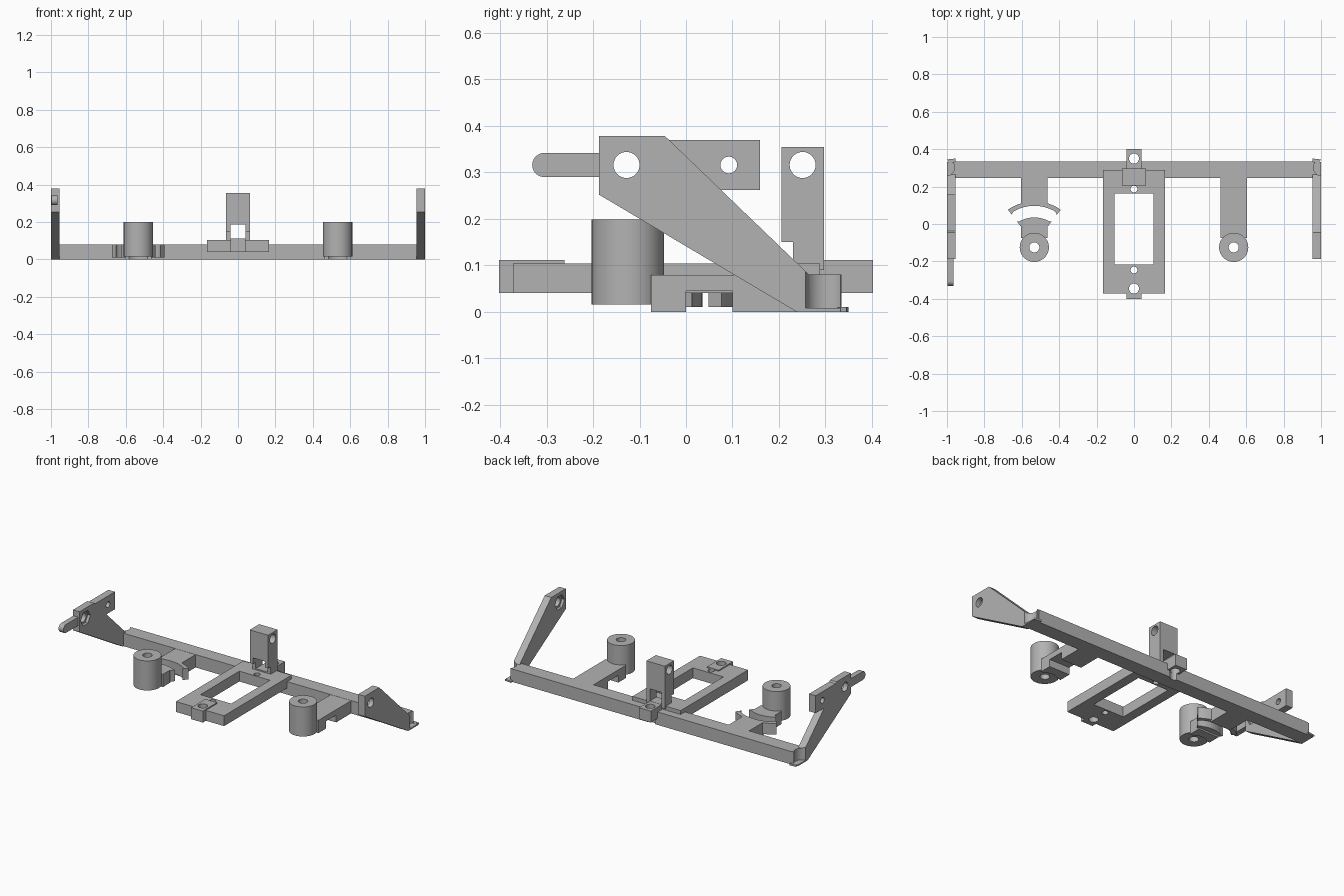
import bpy, bmesh, math
from mathutils import Matrix, Vector

if "Cube" in bpy.data.objects:
    bpy.data.objects.remove(bpy.data.objects["Cube"])

grey = bpy.data.materials.new("plain grey")
grey.diffuse_color = (0.45, 0.45, 0.45, 1)
grey.use_nodes = True
grey.node_tree.nodes["Principled BSDF"].inputs["Base Color"].default_value = grey.diffuse_color


def prism(name, pts, lo, hi, axis="Z", cutter=False):
    """Extrude a flat outline along Z (points are x,y) or X (points are y,z)."""
    bm = bmesh.new()
    if axis == "Z":
        verts = [bm.verts.new((a, b, lo)) for a, b in pts]
        move = Vector((0, 0, hi - lo))
    else:
        verts = [bm.verts.new((lo, a, b)) for a, b in pts]
        move = Vector((hi - lo, 0, 0))
    face = bm.faces.new(verts)
    ext = bmesh.ops.extrude_face_region(bm, geom=[face])
    bmesh.ops.translate(bm, vec=move,
                        verts=[v for v in ext["geom"] if isinstance(v, bmesh.types.BMVert)])
    bmesh.ops.recalc_face_normals(bm, faces=bm.faces)
    me = bpy.data.meshes.new(name)
    bm.to_mesh(me)
    bm.free()
    ob = bpy.data.objects.new(name, me)
    bpy.context.collection.objects.link(ob)
    me.materials.append(grey)
    ob.hide_render = cutter
    return ob


def rect(x0, x1, y0, y1):
    return [(x0, y0), (x1, y0), (x1, y1), (x0, y1)]


def box(name, x0, x1, y0, y1, z0, z1, cutter=False):
    return prism(name, rect(x0, x1, y0, y1), z0, z1, "Z", cutter)


def arc(cx, cy, r, a0, a1, n=16):
    return [(cx + r * math.cos(math.radians(a0 + (a1 - a0) * i / n)),
             cy + r * math.sin(math.radians(a0 + (a1 - a0) * i / n))) for i in range(n + 1)]


def circle(cx, cy, r, n=32):
    return arc(cx, cy, r, 0, 360, n)[:-1]


def apply_boolean(ob, cutters, op="DIFFERENCE"):
    """Apply each boolean and remove its helper."""
    for c in cutters:
        m = ob.modifiers.new("cut", "BOOLEAN")
        m.operation, m.object, m.solver = op, c, "EXACT"
        bpy.context.view_layer.objects.active = ob
        bpy.ops.object.modifier_apply(modifier=m.name)
        bpy.data.objects.remove(c)


def hole(cx, cy, r, lo, hi, axis="Z", n=32):
    return prism("hole_cutter", circle(cx, cy, r, n), lo, hi, axis, True)


# Long rear beam
beam = box("rear_beam", -0.96, 0.96, 0.245, 0.335, 0, 0.08)
apply_boolean(beam, [hole(0, 0.35, 0.028, -0.1, 0.3)])

# Central open frame with end tabs and screw holes
frame = box("centre_frame", -0.165, 0.165, -0.372, 0.288, 0.04, 0.104)
apply_boolean(frame, [box("front_tab", -0.04, 0.04, -0.402, -0.262, 0.04, 0.111),
                      box("rear_tab", -0.04, 0.04, 0.262, 0.402, 0.04, 0.111)], "UNION")
apply_boolean(frame, [box("opening_cutter", -0.105, 0.105, -0.217, 0.163, -0.1, 0.3, True),
                      hole(0, -0.345, 0.027, -0.1, 0.3), hole(0, 0.35, 0.027, -0.1, 0.3),
                      hole(0, -0.246, 0.018, -0.1, 0.3), hole(0, 0.187, 0.018, -0.1, 0.3)])

# Upright bracket with undercut, window and cross hole
upright = prism("upright_bracket", [(0.23, 0.09), (0.297, 0.09), (0.297, 0.355),
                                    (0.205, 0.355), (0.205, 0.15), (0.23, 0.15)],
                -0.063, 0.063, "X")
apply_boolean(upright, [box("window_cutter", -0.04, 0.04, 0.1, 0.4, 0.112, 0.187, True),
                        hole(0.251, 0.316, 0.028, -0.2, 0.2, "X")])

# Forward arms with round posts
for side, word in ((1, "right"), (-1, "left")):
    cx = 0.533 * side
    arm = box(word + "_forward_arm", cx - 0.07, cx + 0.07, -0.075, 0.25, 0, 0.079)
    if side == 1:
        apply_boolean(arm, [box("notch_cutter", 0.4, 0.7, 0.0, 0.1, -0.1, 0.045, True)])
    else:
        # Fan plate with a curved slot
        fan = (arc(cx, -0.125, 0.246, 35, 145) + [(cx - 0.075, -0.02), (cx + 0.075, -0.02)])
        fan = arc(cx, -0.125, 0.246, 55, 125) + [(cx - 0.075, -0.01), (cx + 0.075, -0.01)]
        apply_boolean(arm, [box("gap_cutter", cx - 0.2, cx + 0.2, 0.0, 0.1, -0.1, 0.2, True)])
        apply_boolean(arm, [prism("fan_plate", fan, 0.01, 0.079)], "UNION")
        a = math.radians(60)
        slot = (arc(cx, -0.125, 0.222, 62, 118)
                + arc(cx - 0.191 * math.sin(math.radians(28)),
                      -0.125 + 0.191 * math.cos(math.radians(28)), 0.031, 118, 298, 8)[1:-1]
                + arc(cx, -0.125, 0.160, 118, 62)
                + arc(cx + 0.191 * math.sin(math.radians(28)),
                      -0.125 + 0.191 * math.cos(math.radians(28)), 0.031, -118, 62, 8)[1:-1])
        apply_boolean(arm, [prism("slot_cutter", slot, -0.1, 0.2, "Z", True)])
    post = prism(word + "_post", circle(cx, -0.125, 0.078, 48), 0.016, 0.199)
    apply_boolean(arm, [hole(cx, -0.125, 0.07, -0.1, 0.3)])
    apply_boolean(post, [hole(cx, -0.125, 0.027, -0.1, 0.3)])

# Slanted end arms, with nut pockets on the inside and scooped feet
outline = [(-0.187, 0.378), (-0.045, 0.378), (0.265, 0.08), (0.332, 0.08),
           (0.332, 0), (0.238, 0), (-0.187, 0.252)]
for side, word in ((1, "right"), (-1, "left")):
    inner, outer = 0.955 * side, 1.0 * side
    arm = prism(word + "_end_arm", outline, inner, outer, "X")
    if side == -1:
        # Rear plate and rounded pin on the left arm only
        plate = [(-0.06, 0.37), (0.159, 0.37), (0.159, 0.262), (-0.06, 0.262)]
        pin = [(-0.17, 0.29), (-0.17, 0.342)] + arc(-0.305, 0.316, 0.026, 90, 270, 12)
        apply_boolean(arm, [prism("rear_plate", plate, inner, outer, "X"),
                            prism("pin", pin, -0.998, -0.965, "X")], "UNION")
        apply_boolean(arm, [hole(0.092, 0.316, 0.018, -1.2, -0.8, "X")])
    apply_boolean(arm, [hole(-0.128, 0.316, 0.028, 0.8 * side, 1.2 * side, "X"),
                        hole(-0.128, 0.316, 0.046, 0.9 * side, 0.972 * side, "X", 6),
                        hole(1.005 * side, 0.302, 0.045, 0.008, 0.3)])
    # Thin pointed toe at the foot
    prism(word + "_toe", [(0.955 * side, 0.325), (0.955 * side, 0.35),
                          (1.0 * side, 0.345), (0.985 * side, 0.325)], 0, 0.01)

# Smooth the round surfaces and keep hard edges
for ob in bpy.context.scene.objects:
    ob.select_set(True)
    bpy.context.view_layer.objects.active = ob
bpy.ops.object.shade_smooth_by_angle(angle=math.radians(30))
